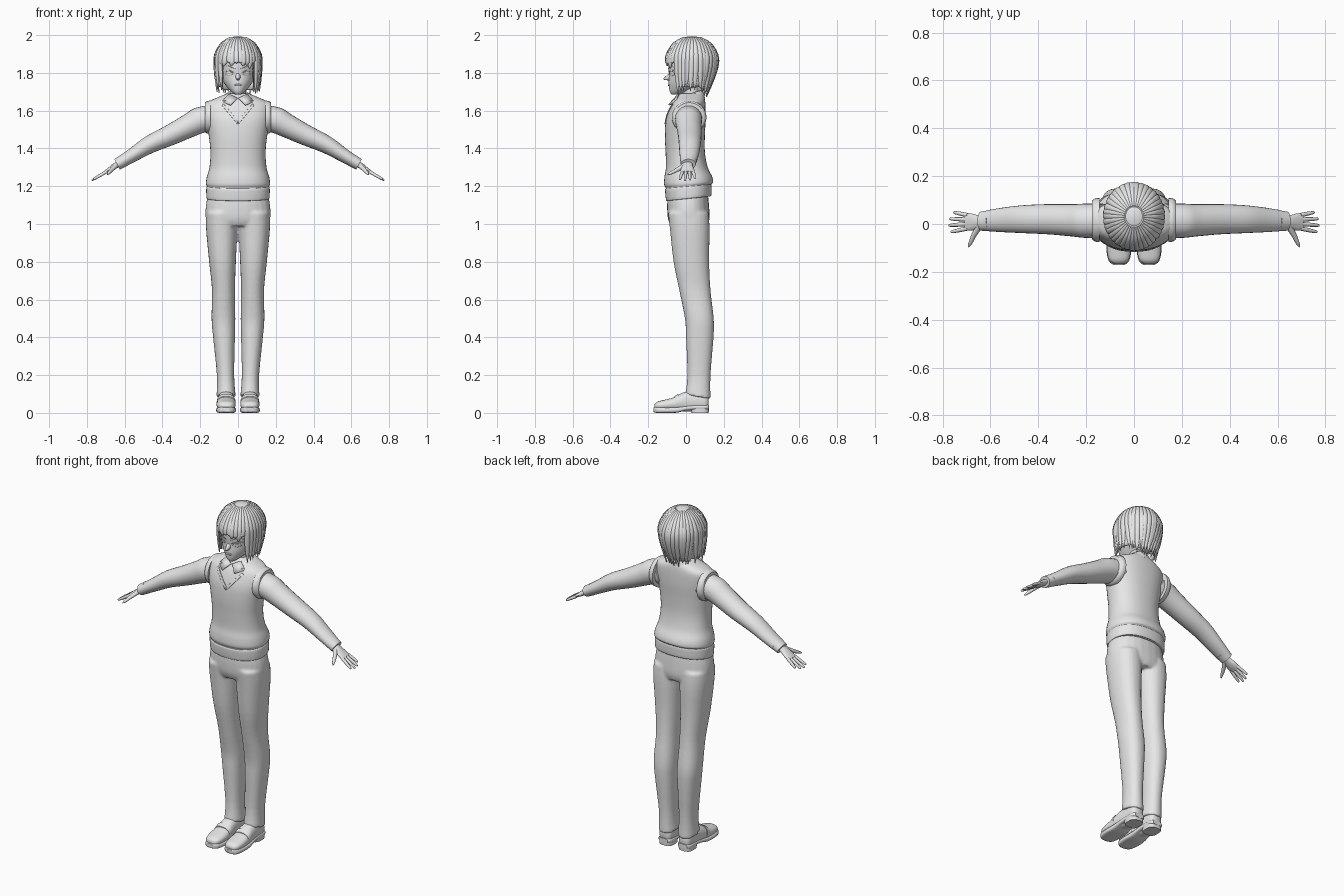
import bpy, bmesh, math, random
from mathutils import Vector

random.seed(4)
if "Cube" in bpy.data.objects:
    bpy.data.objects.remove(bpy.data.objects["Cube"])

grey = bpy.data.materials.new("plain grey")
grey.use_nodes = True
grey.diffuse_color = (0.8, 0.8, 0.8, 1)
grey.node_tree.nodes["Principled BSDF"].inputs["Base Color"].default_value = (0.8, 0.8, 0.8, 1)


def finish(name, bm, mirror=False, angle=50):
    """Turn a bmesh into a shaded object with the shared material."""
    bmesh.ops.recalc_face_normals(bm, faces=bm.faces)
    mesh = bpy.data.meshes.new(name)
    bm.to_mesh(mesh)
    bm.free()
    mesh.materials.append(grey)
    obj = bpy.data.objects.new(name, mesh)
    bpy.context.collection.objects.link(obj)
    bpy.ops.object.select_all(action='DESELECT')
    obj.select_set(True)
    bpy.context.view_layer.objects.active = obj
    bpy.ops.object.shade_smooth_by_angle(angle=math.radians(angle))
    if mirror:
        obj.modifiers.new("Mirror", 'MIRROR').use_clip = False
    return obj


def catmull(a, b, c, d, t):
    return 0.5 * (2 * b + (c - a) * t + (2 * a - 5 * b + 4 * c - d) * t * t
                  + (3 * b - a - 3 * c + d) * t ** 3)


def ring(centre, u, v):
    return Vector(centre), Vector(u), Vector(v)


def loft(bm, rings, sides=24, steps=4, power=1.0):
    """Skin smooth interpolated (super)elliptical sections, with closed ends."""
    fine = []
    for i in range(len(rings) - 1):
        four = [rings[min(max(i + k, 0), len(rings) - 1)] for k in (-1, 0, 1, 2)]
        for s in range(steps):
            fine.append([catmull(*[r[k] for r in four], s / steps) for k in range(3)])
    fine.append(rings[-1])
    loops = []
    for c, u, v in fine:
        loop = []
        for j in range(sides):
            a = math.tau * j / sides
            ca, sa = math.cos(a), math.sin(a)
            loop.append(bm.verts.new(c + u * math.copysign(abs(ca) ** power, ca)
                                     + v * math.copysign(abs(sa) ** power, sa)))
        loops.append(loop)
    for p, q in zip(loops, loops[1:]):
        for j in range(sides):
            k = (j + 1) % sides
            bm.faces.new((p[j], p[k], q[k], q[j]))
    bm.faces.new(loops[0])
    bm.faces.new(loops[-1])


def upright(rows):
    """Rows: height, centre x, half width, front y, back y, optional rise to the back."""
    return [ring((r[1], (r[3] + r[4]) / 2, r[0]), (r[2], 0, 0),
                 (0, (r[4] - r[3]) / 2, r[5] if len(r) > 5 else 0)) for r in rows]


def part(name, chains, mirror=False, angle=50, **options):
    bm = bmesh.new()
    for chain in chains:
        loft(bm, chain, **options)
    return finish(name, bm, mirror, angle)


def tube(points, radii):
    """Tapered round limb along a few points."""
    points = [Vector(p) for p in points]
    along = (points[-1] - points[0]).normalized()
    u = along.cross(Vector((0, 0, 1))).normalized()
    v = along.cross(u)
    return [ring(p, u * r, v * r) for p, r in zip(points, radii)]


# Trousers: hips and both legs fused into one skin
hips = upright([(1.17, 0, .155, -.095, .115), (1.1, 0, .17, -.1, .122),
                (1.03, 0, .171, -.096, .125), (.99, 0, .15, -.08, .115)])
leg_rows = [(1.06, .085, .085, -.095, .12), (.97, .086, .083, -.085, .125),
            (.8, .082, .071, -.066, .123), (.65, .077, .061, -.036, .13),
            (.5, .077, .063, -.006, .147), (.4, .074, .058, .0, .146),
            (.2, .066, .046, .007, .13), (.085, .063, .051, -.004, .13, -.012)]
mirrored_rows = [(r[0], -r[1]) + r[2:] for r in leg_rows]
trousers = part("trousers", [hips, upright(leg_rows), upright(mirrored_rows)], power=.9)
fuse = trousers.modifiers.new("Fuse", 'REMESH')
fuse.mode = 'VOXEL'
fuse.voxel_size = .008
fuse.use_smooth_shade = True
soften = trousers.modifiers.new("Soften", 'SMOOTH')
soften.iterations = 4

# Shoes: upper, sole and heel block
upper = [ring((.063, y, z), (w, 0, 0), (0, 0, h)) for y, z, w, h in
         [(-.166, .034, .022, .012), (-.15, .038, .041, .022), (-.11, .042, .05, .028),
          (-.06, .048, .05, .036), (-.015, .058, .046, .05), (.04, .062, .042, .056),
          (.1, .06, .038, .05), (.118, .055, .025, .035)]]
part("shoe_upper", [upper], mirror=True, power=.85)
sole = [ring((.063, y, z), (w, 0, 0), (0, 0, h)) for y, z, w, h in
        [(-.172, .017, .02, .012), (-.155, .016, .042, .016), (-.11, .015, .052, .015),
         (-.05, .016, .051, .015), (.0, .025, .046, .012), (.05, .03, .043, .012),
         (.105, .03, .041, .012), (.122, .03, .028, .012)]]
part("shoe_sole", [sole], mirror=True, power=.5, angle=40)
part("shoe_heel", [upright([(0, .063, .041, .028, .12), (.03, .063, .042, .022, .122)])],
     mirror=True, power=.65, steps=1, angle=40)
part("shoe_strap", [[ring((.063, y, z), (.05, 0, 0), (0, 0, h)) for y, z, h in
                     [(-.062, .05, .038), (-.04, .056, .045)]]], mirror=True, power=.85)

# Knitted vest: ribbed hem, blouson waist, chest and shoulders
body = upright([(1.135, 0, .16, -.1, .126, .012), (1.14, 0, .167, -.106, .134, .012),
                (1.19, 0, .168, -.111, .136, .01), (1.2, 0, .165, -.107, .134, .01),
                (1.215, 0, .17, -.116, .144, .006), (1.25, 0, .165, -.114, .139),
                (1.3, 0, .151, -.106, .115), (1.38, 0, .146, -.108, .1),
                (1.47, 0, .155, -.112, .1), (1.55, 0, .17, -.107, .104),
                (1.61, 0, .174, -.088, .104), (1.645, 0, .16, -.07, .102),
                (1.67, 0, .108, -.05, .098), (1.69, 0, .06, -.03, .088)])
vest = part("vest", [body], sides=40, power=.88)

# Sleeves with cuffs; sections lean along the arm
lean = Vector((.47, 0, .88))
arm_rows = [(.13, 1.567, .07, -.055, .085), (.2, 1.55, .07, -.058, .085),
            (.26, 1.52, .063, -.052, .083), (.36, 1.47, .055, -.043, .083),
            (.467, 1.421, .047, -.038, .078), (.55, 1.37, .038, -.034, .068),
            (.61, 1.333, .032, -.03, .058)]


def arm_ring(row):
    x, z, r, y0, y1 = row
    return ring((x, (y0 + y1) / 2, z), (0, (y1 - y0) / 2, 0), lean * r)


part("sleeve", [[arm_ring(r) for r in arm_rows]], mirror=True)
part("cuff", [[arm_ring(r) for r in [(.602, 1.338, .034, -.03, .058),
                                     (.64, 1.316, .031, -.028, .052)]]], mirror=True)
part("armhole_trim", [[ring((x, .017, 1.565), (0, w, 0), (0, 0, h)) for x, w, h in
                       [(.145, .092, .088), (.163, .09, .086), (.176, .08, .078)]]],
     mirror=True)

# Hands: flat palm, four fingers and a thumb
palm = [arm_ring(r) for r in [(.62, 1.326, .018, -.01, .035), (.65, 1.308, .016, -.02, .036),
                              (.68, 1.288, .013, -.028, .044), (.705, 1.273, .009, -.026, .044)]]
part("palm", [palm], mirror=True, sides=16)
fingers = []
for k, length in enumerate((.055, .07, .074, .066)):
    y = .037 - .0185 * k
    start, reach = Vector((.695, y, 1.278)), Vector((length * 1.08, .012 - .009 * k, -length * .64))
    fingers.append(tube([start, start + reach * .5, start + reach * .92, start + reach],
                        (.009, .0085, .006, .002)))
fingers.append(tube([(.645, -.008, 1.31), (.668, -.045, 1.288), (.684, -.08, 1.27),
                     (.692, -.096, 1.262)], (.014, .011, .008, .003)))
part("fingers", fingers, mirror=True, sides=10, steps=3)

# Neck and shirt collar
part("neck", [upright([(1.62, 0, .05, -.01, .09), (1.7, 0, .043, -.018, .068),
                       (1.76, 0, .045, -.02, .07)])])
part("collar_band", [upright([(1.655, 0, .084, -.058, .1, .012), (1.672, 0, .072, -.048, .096, .017),
                              (1.69, 0, .056, -.03, .083, .02)])])


def plate(name, corners, thickness, target=None):
    bm = bmesh.new()
    bm.faces.new([bm.verts.new(c) for c in corners])
    if target:
        bmesh.ops.triangulate(bm, faces=bm.faces)
        bmesh.ops.subdivide_edges(bm, edges=bm.edges, cuts=5, use_grid_fill=True)
    obj = finish(name, bm, mirror=True)
    if target:
        wrap = obj.modifiers.new("Wrap", 'SHRINKWRAP')
        wrap.target = target
        wrap.wrap_mode = 'ABOVE_SURFACE'
        wrap.offset = thickness
    solid = obj.modifiers.new("Thickness", 'SOLIDIFY')
    solid.thickness = thickness
    return obj


plate("collar_flap", [(.004, -.062, 1.668), (.05, -.043, 1.69), (.086, -.056, 1.648),
                      (.04, -.094, 1.632)], .007)
plate("neckline_trim", [(.078, -.08, 1.64), (.09, -.08, 1.635), (.004, -.12, 1.53),
                        (.0, -.12, 1.548)], .004, vest)

# Face: head, nose, mouth, eyes and brows
face = upright([(1.685, 0, .012, -.074, -.045), (1.695, 0, .028, -.083, -.01),
                (1.715, 0, .05, -.089, .05), (1.75, 0, .076, -.092, .1),
                (1.79, 0, .093, -.09, .13), (1.84, 0, .102, -.094, .145),
                (1.9, 0, .1, -.086, .145), (1.955, 0, .07, -.05, .11)])
head = part("head", [face], sides=32)
part("nose", [[ring((0, y, z), (w, 0, 0), (0, 0, h)) for y, z, w, h in
               [(-.08, 1.783, .015, .024), (-.1, 1.775, .01, .014), (-.118, 1.768, .003, .004)]]],
     sides=12)
part("mouth", [upright([(1.731, 0, .016, -.094, -.08), (1.736, 0, .02, -.096, -.08),
                        (1.741, 0, .014, -.093, -.08)])], sides=12)
plate("upper_lash", [(.018, -.09, 1.802), (.05, -.08, 1.816), (.085, -.05, 1.81),
                     (.05, -.08, 1.808)], .004, head)
plate("eye", [(.026, -.09, 1.793), (.038, -.085, 1.805), (.064, -.07, 1.805),
              (.07, -.065, 1.79), (.05, -.08, 1.782)], .002, head)
plate("brow", [(.014, -.09, 1.822), (.05, -.08, 1.838), (.08, -.055, 1.83),
               (.05, -.08, 1.832)], .004, head)
part("ear", [[ring((x, .03, 1.795), (0, w, 0), (0, .008, h)) for x, w, h in
              [(.085, .015, .025), (.112, .022, .036), (.12, .012, .025)]]], mirror=True)


# Hair: a base shell and overlapping locks that follow the skull
def tip_height(a):
    front = math.degrees(abs(a))
    return 1.835 if front < 48 else 1.705 if front < 120 else 1.69


def scalp(a, s, tip, swell=1.0):
    """Point at angle a from the front, s from crown to tip."""
    level = 1.865
    back = max(0, -math.cos(a))
    if s < .6:
        el = math.pi / 2 * (1 - s / .6)
        reach, z = math.cos(el), level + .131 * swell * math.sin(el)
    else:
        drop = (s - .6) / .4
        z = level + (tip - level) * drop
        reach = 1 - (.07 + .36 * back) * min(1, (level - z) / .17) ** 1.7
    return Vector((.122 * swell * reach * math.sin(a),
                   .032 - .136 * swell * reach * math.cos(a), z))


bm = bmesh.new()
columns, levels = 60, 14
grid = []
for i in range(columns):
    a = math.tau * (i + .5) / columns - math.pi
    grid.append([bm.verts.new(scalp(a, .01 + .99 * k / levels, tip_height(a) + .02, .985))
                 for k in range(levels + 1)])
for i in range(columns):
    here, after = grid[i], grid[(i + 1) % columns]
    for k in range(levels):
        bm.faces.new((here[k], here[k + 1], after[k + 1], after[k]))
bm.faces.new([column[0] for column in grid])
shell = finish("hair_base", bm)
shell.modifiers.new("Thickness", 'SOLIDIFY').thickness = .012

locks = []
count = 38
for i in range(count):
    a = math.tau * (i + .5) / count - math.pi
    tip = tip_height(a) + random.uniform(-.018, .018)
    sweep = random.uniform(-.12, .12)
    chain = []
    for s, width in ((.12, .005), (.3, .011), (.5, .016), (.65, .017), (.82, .013), (1, .001)):
        b = a + sweep * s * s
        p = scalp(b, s, tip, .995)
        out = Vector((math.sin(b), -math.cos(b), 1.1 * max(0, .6 - s))).normalized()
        chain.append(ring(p, Vector((math.cos(b), math.sin(b), 0)) * width,
                          out * (.002 + width * .4)))
    locks.append(chain)
part("hair_locks", locks, sides=8, steps=3)
